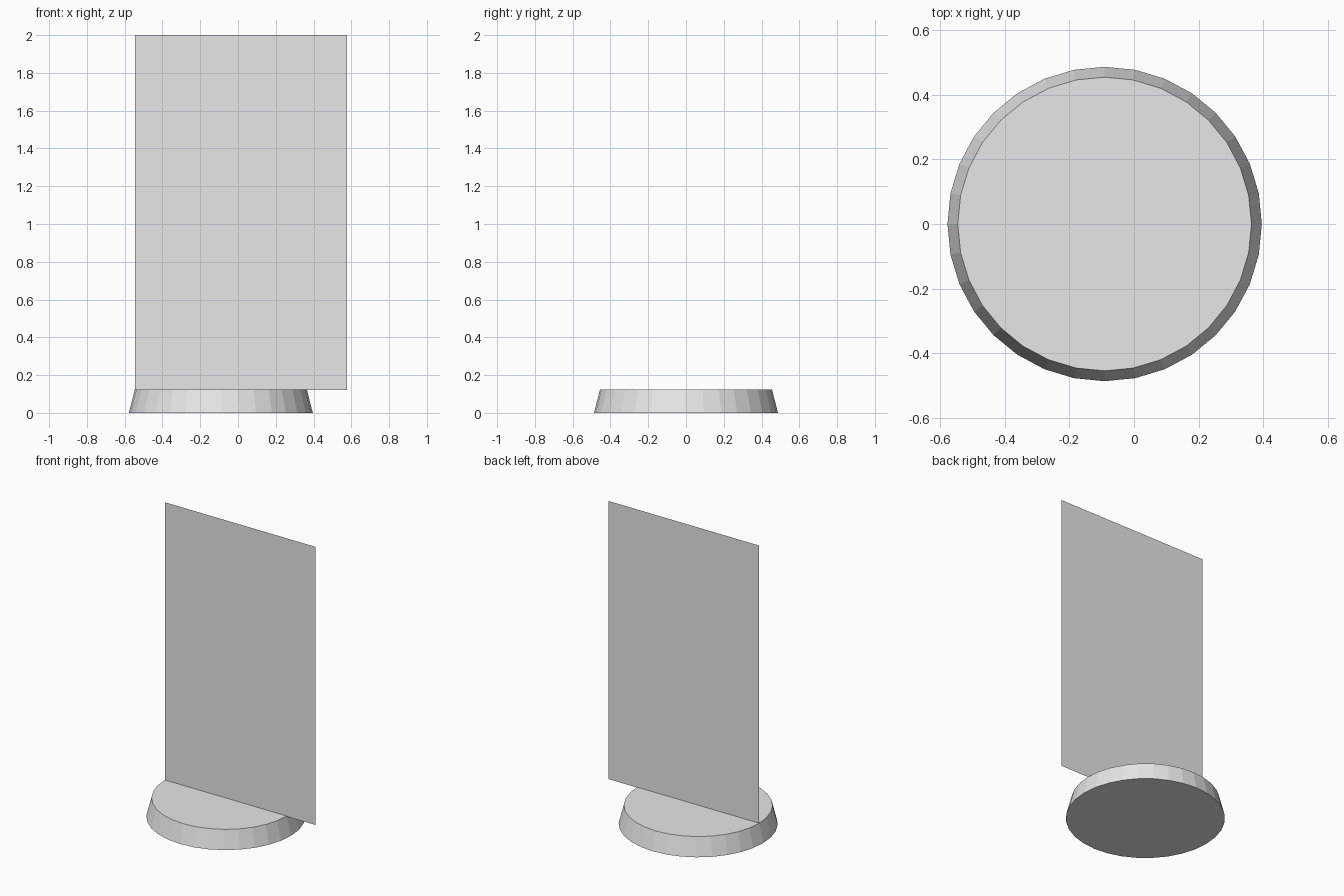
import bpy
from math import pi

cube = bpy.data.objects.get("Cube")
if cube:
    bpy.data.objects.remove(cube, do_unlink=True)

# One plain grey for both parts
grey = bpy.data.materials.new("light_grey")
grey.use_nodes = True
colour = (0.8, 0.8, 0.8, 1)
grey.diffuse_color = colour
grey.node_tree.nodes["Principled BSDF"].inputs["Base Color"].default_value = colour


def finish(name):
    obj = bpy.context.object
    obj.name = obj.data.name = name
    obj.data.materials.append(grey)
    return obj


# Tapered round base, offset to one side
BASE_X, BASE_HEIGHT = -0.091, 0.125
bpy.ops.mesh.primitive_cone_add(
    vertices=32, radius1=0.487, radius2=0.455, depth=BASE_HEIGHT,
    location=(BASE_X, 0, BASE_HEIGHT / 2))
finish("base")

# Upright single-sheet panel facing the front, overhanging the base
left, right, bottom, top = -0.546, 0.578, 0.122, 2.0
bpy.ops.mesh.primitive_plane_add(
    size=1, location=((left + right) / 2, 0, (bottom + top) / 2),
    rotation=(pi / 2, 0, 0))
panel = finish("panel")
panel.scale = (right - left, top - bottom, 1)
bpy.ops.object.transform_apply(location=False, rotation=True, scale=True)
